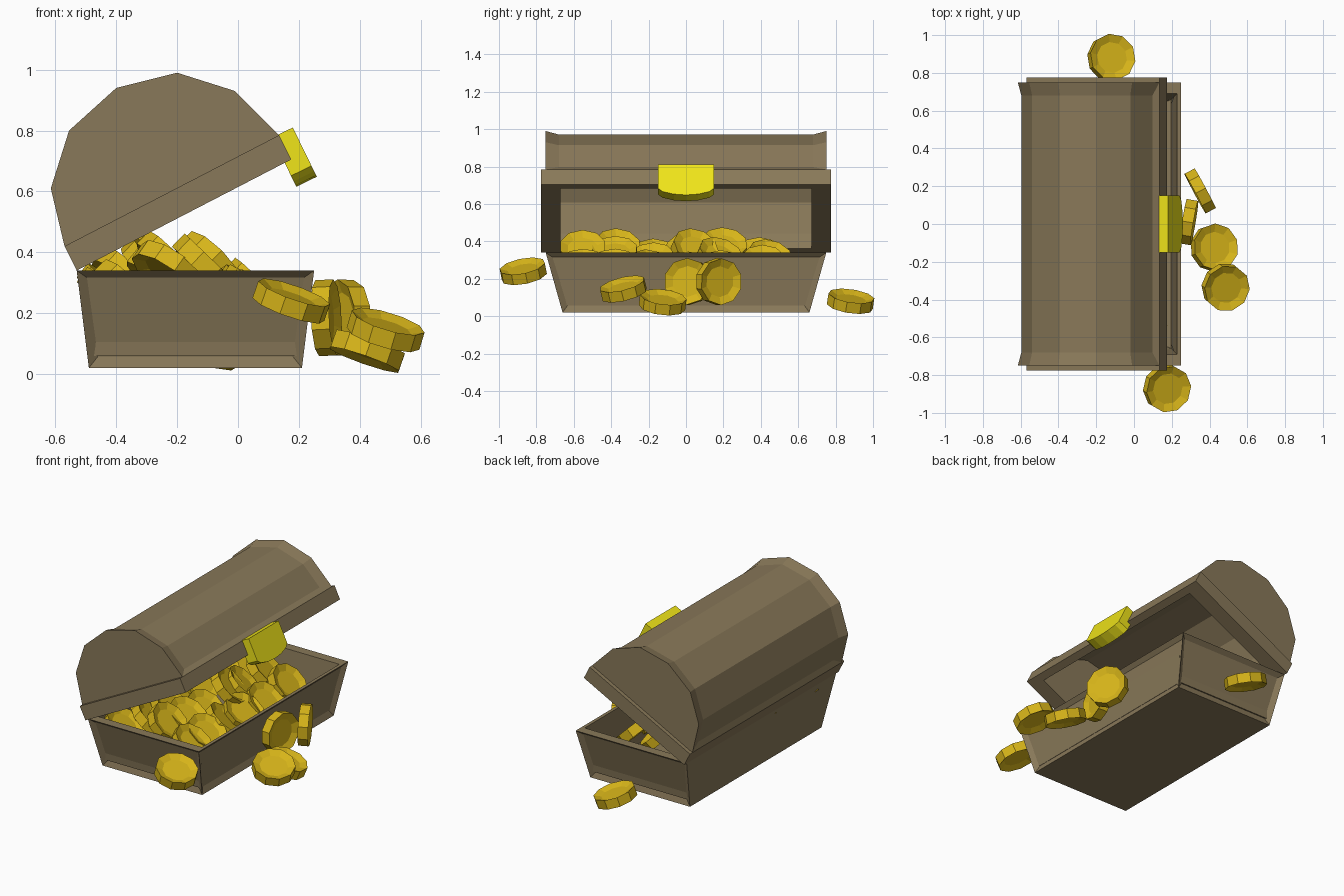
import bpy, bmesh, random
from mathutils import Vector

if "Cube" in bpy.data.objects:
    bpy.data.objects.remove(bpy.data.objects["Cube"])

random.seed(4)


def material(name, rgb):
    m = bpy.data.materials.new(name)
    m.diffuse_color = (*rgb, 1)
    m.use_nodes = True
    m.node_tree.nodes["Principled BSDF"].inputs["Base Color"].default_value = m.diffuse_color
    return m


WOOD = material("wood", (0.25, 0.19, 0.10))
GOLD = material("gold", (0.68, 0.46, 0.01))
BRASS = material("clasp_yellow", (0.87, 0.78, 0.01))


def finish(name, bm, mat):
    bmesh.ops.recalc_face_normals(bm, faces=bm.faces)
    me = bpy.data.meshes.new(name)
    bm.to_mesh(me)
    bm.free()
    me.materials.append(mat)
    ob = bpy.data.objects.new(name, me)
    bpy.context.collection.objects.link(ob)
    return ob


def prism(pts, vec):
    """Closed polygon of 3D points swept along a vector."""
    bm = bmesh.new()
    f = bm.faces.new([bm.verts.new(p) for p in pts])
    res = bmesh.ops.extrude_face_region(bm, geom=[f], use_keep_orig=True)
    bmesh.ops.translate(bm, vec=vec,
                        verts=[v for v in res["geom"] if isinstance(v, bmesh.types.BMVert)])
    bmesh.ops.recalc_face_normals(bm, faces=bm.faces)
    return bm


def lengthwise(profile, half):
    """Prism of an (x, z) profile running along y."""
    return prism([(x, -half, z) for x, z in profile], (0, 2 * half, 0))


# Chest base: flared box with panels on front and ends, hollow top
bm = bmesh.new()
bmesh.ops.create_cube(bm, size=2)
for v in bm.verts:
    hx, hy, z = (0.39, 0.75, 0.34) if v.co.z > 0 else (0.35, 0.66, 0.02)
    v.co = (-0.14 + v.co.x * hx, v.co.y * hy, z)
bm.normal_update()
top = max(bm.faces, key=lambda f: f.normal.z)
panels = [f for f in bm.faces if abs(f.normal.y) > 0.7 or f.normal.x > 0.7]
bmesh.ops.inset_individual(bm, faces=panels, thickness=0.045, depth=-0.02)
bmesh.ops.inset_individual(bm, faces=[top], thickness=0.03, depth=0)
for v in top.verts:
    v.co.y = 0.69 if v.co.y > 0 else -0.69
bm.normal_update()
bmesh.ops.inset_individual(bm, faces=[top], thickness=0.045, depth=-0.28)
finish("chest_base", bm, WOOD)

# Lid: faceted arch with a sunken panel over its curve
arch = [(-0.57, 0.42), (-0.615, 0.61), (-0.555, 0.80), (-0.40, 0.94),
        (-0.20, 0.99), (-0.01, 0.93), (0.135, 0.785)]
bm = lengthwise(arch, 0.75)
chord = Vector((0.365, 0, -0.705)).normalized()
curve = [f for f in bm.faces if abs(f.normal.y) < 0.5 and f.normal.dot(chord) < 0.95]
bmesh.ops.inset_region(bm, faces=curve, thickness=0.035, depth=-0.018,
                       use_boundary=True, use_even_offset=True)
for v in {v for f in curve for v in f.verts}:
    if abs(v.co.y) > 0.6:
        v.co.y = 0.68 if v.co.y > 0 else -0.68
lid = finish("lid_arch", bm, WOOD)

# Lid rim band along the opening
rim = finish("lid_rim", lengthwise([(-0.53, 0.34), arch[0], arch[-1], (0.175, 0.705)], 0.775), WOOD)

# Cavity hollowing both lid parts
cx, cz = -0.2175, 0.6025
hollow = [(cx + (x - cx) * 0.88, cz + (z - cz) * 0.88) for x, z in arch]
hollow += [(hollow[-1][0] + 0.07, hollow[-1][1] - 0.14), (hollow[0][0] + 0.07, hollow[0][1] - 0.14)]
cutter = finish("lid_cavity_cutter", lengthwise(hollow, 0.67), WOOD)
cutter.hide_render = True
cutter.display_type = 'WIRE'
for ob in (lid, rim):
    mod = ob.modifiers.new("hollow", 'BOOLEAN')
    mod.operation = 'DIFFERENCE'
    mod.object = cutter

# Clasp: plate with a rounded lower end, lying in the lid's front plane
down = Vector((0.44, 0, -0.90)).normalized()
out = Vector((0.90, 0, 0.44)).normalized()
outline = [(-0.15, 0), (0.15, 0), (0.15, 0.14), (0.125, 0.16), (0.065, 0.175),
           (0, 0.18), (-0.065, 0.175), (-0.125, 0.16), (-0.15, 0.14)]
start = Vector((0.18, 0, 0.81))
finish("clasp", prism([start + down * d + Vector((0, y, 0)) for y, d in outline], out * -0.075), BRASS)

# Coin mesh: ten-sided disc with recessed faces
bm = bmesh.new()
bmesh.ops.create_cone(bm, cap_ends=True, segments=10, radius1=0.125, radius2=0.125, depth=0.06)
bm.normal_update()
bmesh.ops.inset_individual(bm, faces=[f for f in bm.faces if abs(f.normal.z) > 0.9],
                           thickness=0.042, depth=-0.018)
first = finish("coin", bm, GOLD)
coin_mesh = first.data
bpy.data.objects.remove(first)


def coin(name, pos, normal):
    ob = bpy.data.objects.new(name, coin_mesh)
    ob.location = pos
    ob.rotation_mode = 'QUATERNION'
    ob.rotation_quaternion = Vector(normal).to_track_quat('Z', 'Y')
    bpy.context.collection.objects.link(ob)


# Loose coins around the chest
loose = [((-0.12, 0.88, 0.08), (0.3, 0.15, 1)), ((0.175, -0.87, 0.24), (0.35, -0.2, 1)),
         ((0.485, -0.335, 0.145), (0.3, -0.25, 1)), ((0.425, -0.125, 0.075), (0.35, 0.12, 1)),
         ((0.29, 0.01, 0.185), (1, -0.17, 0.05)), ((0.35, 0.175, 0.185), (0.88, 0.47, -0.03))]
for i, (p, n) in enumerate(loose):
    coin(f"loose_coin_{i + 1}", p, n)

# Coin pile inside, leaning towards the front
for i, (x, z) in enumerate([(-0.39, 0.29), (-0.25, 0.34), (-0.11, 0.33), (0.03, 0.28)]):
    for j in range(6):
        y = -0.54 + 0.19 * j + random.uniform(-0.04, 0.04)
        n = (0.65 + random.uniform(-0.15, 0.15), 0.1 + random.uniform(-0.25, 0.25), 0.75)
        coin(f"pile_coin_{i * 6 + j + 1}",
             (x + random.uniform(-0.03, 0.03), y, z + random.uniform(-0.04, 0.03)), n)
